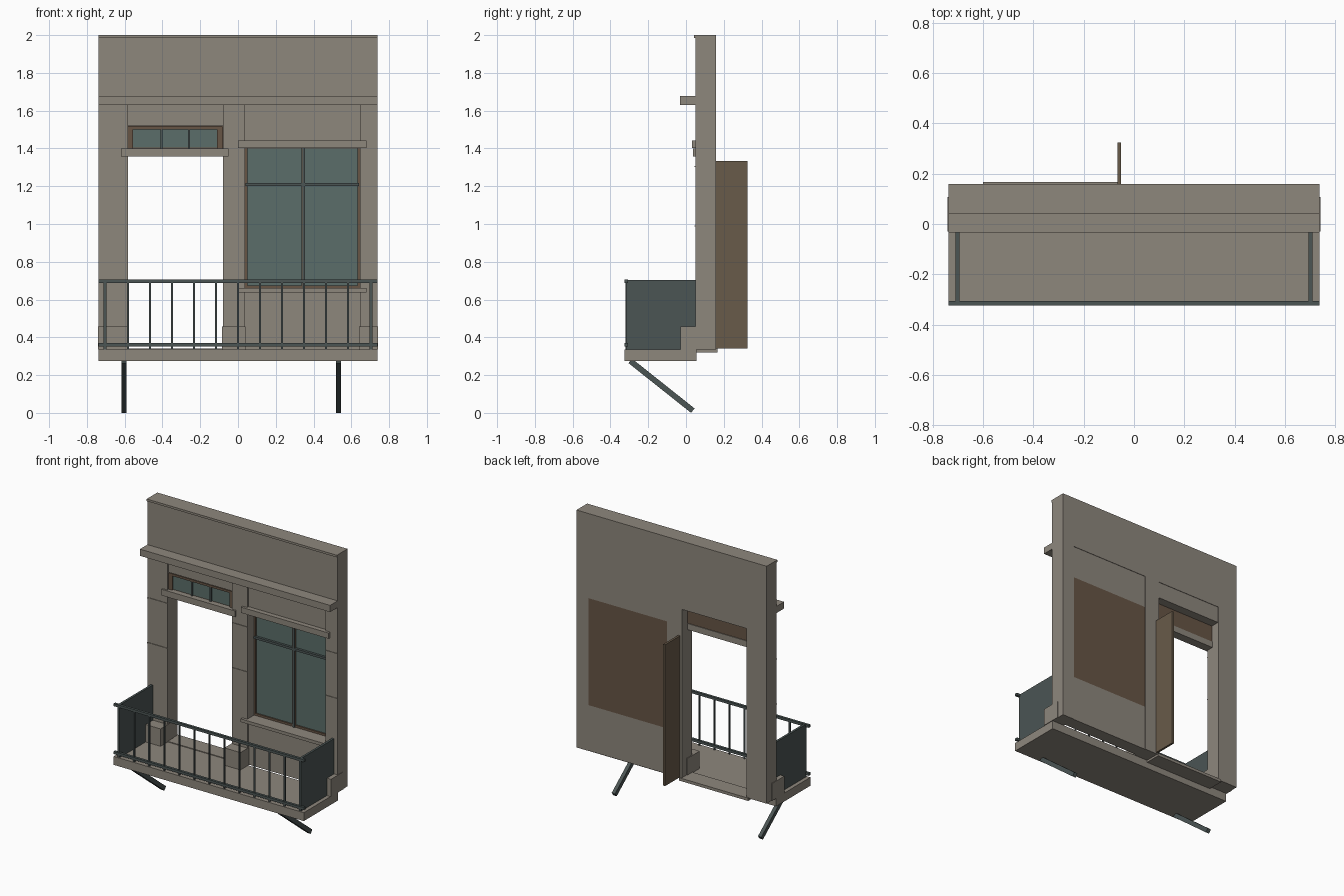
import bpy, math
from mathutils import Vector


def mat(name, r, g, b):
    m = bpy.data.materials.new(name)
    m.diffuse_color = (r, g, b, 1)
    return m


STONE = mat("warm grey stone", 0.270, 0.242, 0.204)
GLASS = mat("teal glass", 0.104, 0.155, 0.143)
IRON = mat("dark slate iron", 0.070, 0.090, 0.088)
WOOD = mat("brown door wood", 0.140, 0.104, 0.067)
FRAME = mat("reddish brown frame", 0.135, 0.090, 0.060)


def box(name, x0, x1, y0, y1, z0, z1, m):
    """Axis-aligned box from its limits."""
    bpy.ops.mesh.primitive_cube_add(size=1)
    o = bpy.context.object
    o.name = name
    o.location = ((x0 + x1) / 2, (y0 + y1) / 2, (z0 + z1) / 2)
    o.scale = (x1 - x0, y1 - y0, z1 - z0)
    o.data.materials.append(m)
    return o


W = 0.738            # half width
FRONT, BACK = 0.05, 0.16

# Upper wall, coping lip and cornice
box("upper_wall", -W, W, FRONT, BACK, 1.635, 2.0, STONE)
box("coping_lip", -W, W, 0.042, FRONT, 1.985, 2.0, STONE)
box("cornice", -W, W, -0.033, 0.11, 1.63, 1.677, STONE)

# Pillars with base blocks and masonry joints
for side, x0, x1, b0, b1 in (("left", -W, -0.583, -0.742, -0.58),
                             ("middle", -0.08, 0.037, -0.085, 0.04),
                             ("right", 0.645, W, 0.64, 0.742)):
    box(side + "_pillar", x0, x1, FRONT, BACK, 0.335, 1.635, STONE)
    box(side + "_pillar_base", b0, b1, -0.03, 0.108, 0.335, 0.457, STONE)
    for z in (0.99, 1.305):
        box(side + "_pillar_joint", x0, x1, 0.046, FRONT, z - 0.003, z + 0.003, STONE)

# Window bay: walls below and above, sill and head
box("window_apron", 0.037, 0.645, 0.066, 0.157, 0.335, 0.655, STONE)
box("window_header", 0.037, 0.645, 0.066, 0.157, 1.405, 1.635, STONE)
box("window_sill", 0.0, 0.68, 0.03, 0.14, 0.638, 0.66, STONE)
box("window_head", 0.0, 0.68, 0.032, 0.14, 1.403, 1.443, STONE)

# Window: wooden backing, glass, frame and glazing bars
box("window_backing", 0.037, 0.645, 0.14, 0.157, 0.655, 1.405, FRAME)
box("window_glass", 0.045, 0.637, 0.134, 0.14, 0.67, 1.40, GLASS)
for x in (0.037, 0.633):
    box("window_frame_side", x, x + 0.012, 0.125, 0.141, 0.66, 1.405, FRAME)
box("window_frame_bottom", 0.037, 0.645, 0.125, 0.141, 0.66, 0.675, FRAME)
box("window_mullion", 0.335, 0.355, 0.122, 0.141, 0.66, 1.405, FRAME)
box("window_mullion_cap", 0.342, 0.355, 0.117, 0.123, 0.66, 1.405, IRON)
box("window_transom_bar", 0.04, 0.64, 0.117, 0.136, 1.20, 1.216, IRON)

# Door bay: header, transom light, lintel, threshold
box("door_header", -0.583, -0.08, 0.062, 0.157, 1.52, 1.635, STONE)
box("transom_backing", -0.583, -0.08, 0.078, 0.095, 1.395, 1.522, FRAME)
box("transom_glass", -0.555, -0.11, 0.073, 0.079, 1.405, 1.50, GLASS)
for x0, x1 in ((-0.583, -0.555), (-0.11, -0.083)):
    box("transom_frame_side", x0, x1, 0.065, 0.08, 1.395, 1.515, FRAME)
box("transom_frame_top", -0.583, -0.083, 0.065, 0.08, 1.50, 1.515, FRAME)
for x in (-0.405, -0.26):
    box("transom_bar", x - 0.006, x + 0.006, 0.065, 0.08, 1.40, 1.50, IRON)
box("door_lintel", -0.62, -0.05, 0.038, 0.10, 1.357, 1.40, STONE)
box("door_threshold", -0.60, -0.065, FRONT, 0.168, 0.32, 0.34, STONE)

# Open door leaf swung inwards
box("door_leaf", -0.066, -0.051, 0.155, 0.325, 0.342, 1.333, WOOD)

# Balcony slab
box("balcony_slab", -W, W, -0.325, 0.055, 0.276, 0.335, STONE)

# Railing: rails, balusters and solid side panels
for name, z0, z1 in (("bottom", 0.352, 0.370), ("top", 0.688, 0.706)):
    box(name + "_rail", -W, W, -0.325, -0.307, z0, z1, IRON)
for i in range(1, 12):
    x = -0.70 + i * 1.4 / 12
    box("baluster", x - 0.005, x + 0.005, -0.321, -0.311, 0.335, 0.69, IRON)
for x in (-0.703, 0.703):
    box("railing_side_panel", x - 0.008, x + 0.008, -0.318, FRONT, 0.335, 0.704, IRON)

# Sloping support struts under the slab
a, b = Vector((0, -0.295, 0.275)), Vector((0, 0.036, 0.012))
d = b - a
for x in (-0.603, 0.532):
    s = box("support_strut", -0.013, 0.013, -d.length / 2, d.length / 2, -0.015, 0.015, IRON)
    s.location = (a + b) / 2 + Vector((x, 0, 0))
    s.rotation_euler = (math.atan2(d.z, d.y), 0, 0)
